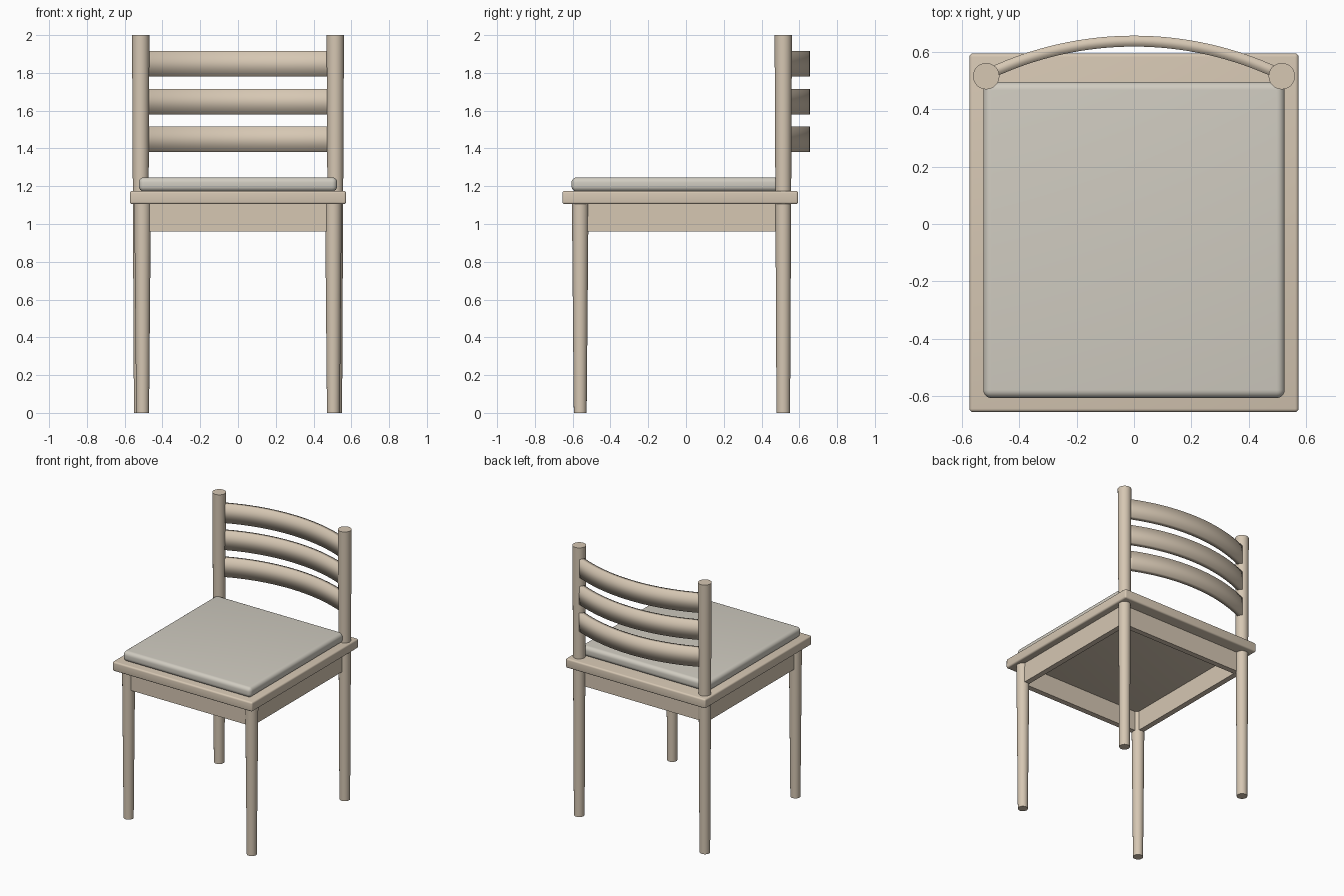
import bpy, bmesh, math

if "Cube" in bpy.data.objects:
    bpy.data.objects.remove(bpy.data.objects["Cube"])


def material(name, color):
    m = bpy.data.materials.new(name)
    m.diffuse_color = color
    m.use_nodes = True
    m.node_tree.nodes["Principled BSDF"].inputs["Base Color"].default_value = m.diffuse_color
    return m


WOOD = material("wood", (0.67, 0.57, 0.45, 1))
FABRIC = material("fabric", (0.63, 0.60, 0.53, 1))


def finish(ob, name, mat):
    ob.name = name
    ob.data.materials.append(mat)
    return ob


def box(name, lo, hi, mat=WOOD, bevel=0, segments=4):
    bpy.ops.mesh.primitive_cube_add(size=1, location=[(a + b) / 2 for a, b in zip(lo, hi)])
    ob = bpy.context.object
    ob.scale = [b - a for a, b in zip(lo, hi)]
    bpy.ops.object.transform_apply(location=False, rotation=False, scale=True)
    if bevel:
        mod = ob.modifiers.new("rounding", 'BEVEL')
        mod.width, mod.segments = bevel, segments
        bpy.ops.object.modifier_apply(modifier=mod.name)
        bpy.ops.object.shade_smooth_by_angle(angle=math.radians(35))
    return finish(ob, name, mat)


def tapered_post(name, x, y, height, r_bottom, r_top):
    bpy.ops.mesh.primitive_cone_add(vertices=32, radius1=r_bottom, radius2=r_top,
                                    depth=height, location=(x, y, height / 2))
    bpy.ops.object.shade_smooth_by_angle(angle=math.radians(35))
    finish(bpy.context.object, name, WOOD)


def curved_slat(name, z0, z1, steps=32):
    # rectangular section swept along a shallow arc bowing backwards
    radius, thick, sweep = 1.178, 0.038, math.radians(25)
    cy = 0.656 - thick / 2 - radius
    bm = bmesh.new()
    rings = []
    for i in range(steps + 1):
        a = sweep * (2 * i / steps - 1)
        section = [(radius - thick / 2, z0), (radius + thick / 2, z0),
                   (radius + thick / 2, z1), (radius - thick / 2, z1)]
        rings.append([bm.verts.new((r * math.sin(a), cy + r * math.cos(a), z)) for r, z in section])
    for p, q in zip(rings, rings[1:]):
        for k in range(4):
            n = (k + 1) % 4
            bm.faces.new((p[k], p[n], q[n], q[k]))
    bm.faces.new(rings[0])
    bm.faces.new(rings[-1])
    bmesh.ops.recalc_face_normals(bm, faces=bm.faces)
    for f in bm.faces:
        f.smooth = True
    me = bpy.data.meshes.new(name)
    bm.to_mesh(me)
    bm.free()
    ob = bpy.data.objects.new(name, me)
    bpy.context.collection.objects.link(ob)
    finish(ob, name, WOOD)


# seat board and cushion
box("seat", (-0.573, -0.655, 1.105), (0.573, 0.594, 1.175), bevel=0.012)
box("cushion", (-0.525, -0.606, 1.172), (0.525, 0.495, 1.247), FABRIC, bevel=0.028, segments=6)

# front legs, tall rear posts and side aprons
for side, s in (("left", -1), ("right", 1)):
    tapered_post(f"front_leg_{side}", s * 0.505, -0.56, 1.11, 0.034, 0.044)
    tapered_post(f"rear_post_{side}", s * 0.515, 0.515, 2.0, 0.036, 0.046)
    xs = sorted((s * 0.482, s * 0.522))
    box(f"side_apron_{side}", (xs[0], -0.55, 0.96), (xs[1], 0.48, 1.11))

# front and back aprons
box("front_apron", (-0.49, -0.583, 0.96), (0.49, -0.543, 1.11))
box("back_apron", (-0.49, 0.467, 0.96), (0.49, 0.507, 1.11))

# three curved back slats
for i in range(3):
    curved_slat(f"back_slat_{i + 1}", 1.38 + 0.2 * i, 1.515 + 0.2 * i)
